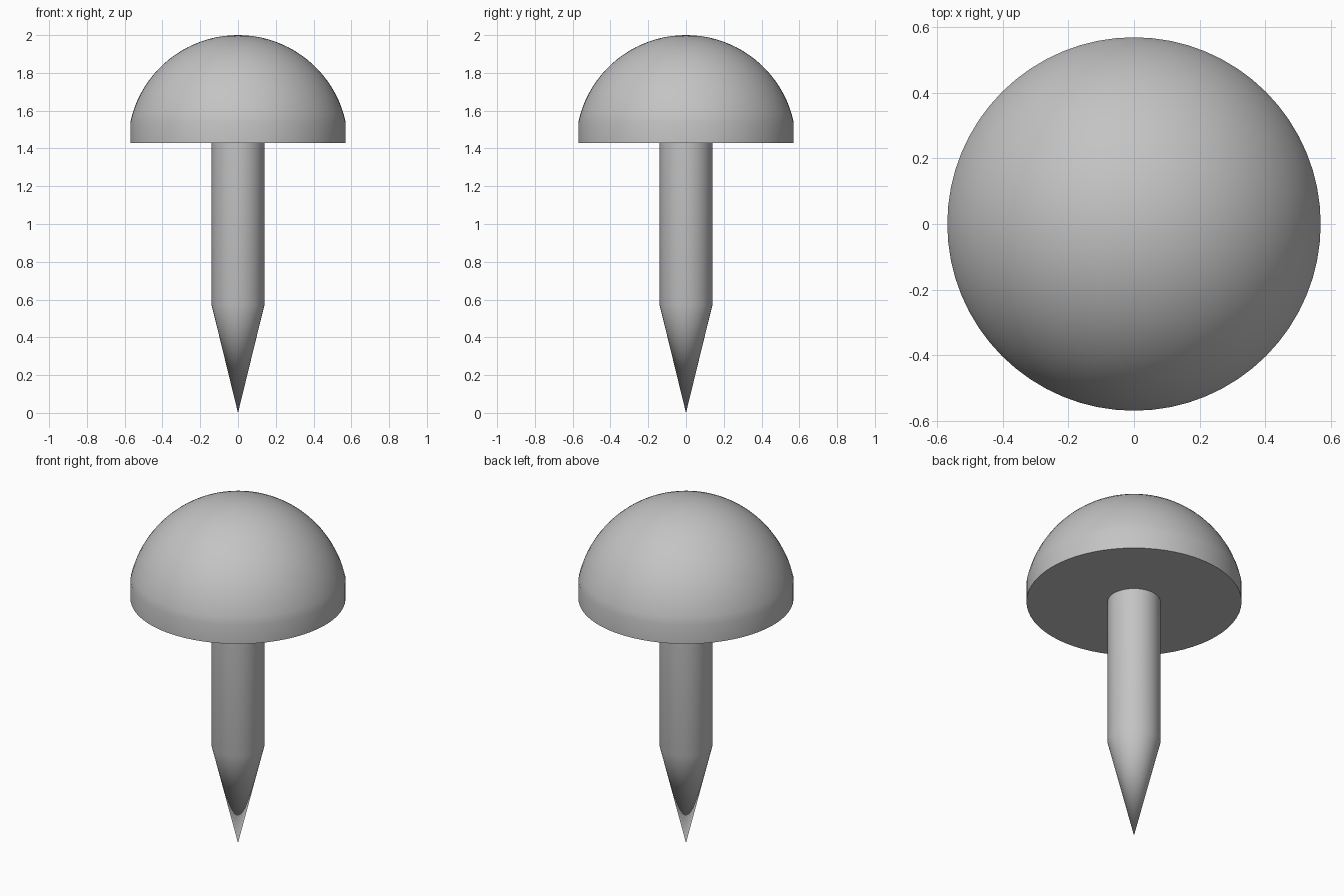
import bpy
import bmesh
from math import asin, cos, sin, pi, radians
from mathutils import Matrix

cube = bpy.data.objects.get("Cube")
if cube:
    bpy.data.objects.remove(cube, do_unlink=True)

# One plain grey for the whole pin
grey = bpy.data.materials.new("plain_grey")
grey.use_nodes = True
colour = (0.55, 0.55, 0.55, 1)
grey.diffuse_color = colour
grey.node_tree.nodes["Principled BSDF"].inputs["Base Color"].default_value = colour


def lathe(name, profile, sides=64):
    """Spin a profile of (radius, height) points around the z axis."""
    bm = bmesh.new()
    verts = [bm.verts.new((r, 0, z)) for r, z in profile]
    edges = [bm.edges.new(pair) for pair in zip(verts, verts[1:])]
    bmesh.ops.spin(bm, geom=verts + edges, axis=(0, 0, 1), cent=(0, 0, 0),
                   angle=2 * pi, steps=sides, use_merge=True)
    bmesh.ops.remove_doubles(bm, verts=bm.verts, dist=1e-4)
    bmesh.ops.recalc_face_normals(bm, faces=bm.faces)
    mesh = bpy.data.meshes.new(name)
    bm.to_mesh(mesh)
    bm.free()
    mesh.materials.append(grey)
    obj = bpy.data.objects.new(name, mesh)
    bpy.context.collection.objects.link(obj)
    bpy.ops.object.select_all(action="DESELECT")
    obj.select_set(True)
    bpy.context.view_layer.objects.active = obj
    bpy.ops.object.shade_smooth_by_angle(angle=radians(35))
    return obj


# Domed head: flat underside, short straight rim, spherical cap
head_r, underside, rim_top, top = 0.57, 1.43, 1.54, 2.0
cap = top - rim_top
ball_r = (head_r ** 2 + cap ** 2) / (2 * cap)
start = asin((ball_r - cap) / ball_r)
steps = 20
angles = [start + (pi / 2 - start) * i / steps for i in range(steps)]
dome = [(ball_r * cos(a), top - ball_r + ball_r * sin(a)) for a in angles]
lathe("domed_head", [(0, underside), (head_r, underside)] + dome + [(0, top)])

# Straight shank tapering to a sharp point
shank_r = 0.14
lathe("pointed_shank", [(0, 0), (shank_r * 0.9, 0.515), (shank_r, 0.57),
                        (shank_r, underside + 0.01), (0, underside + 0.01)])
